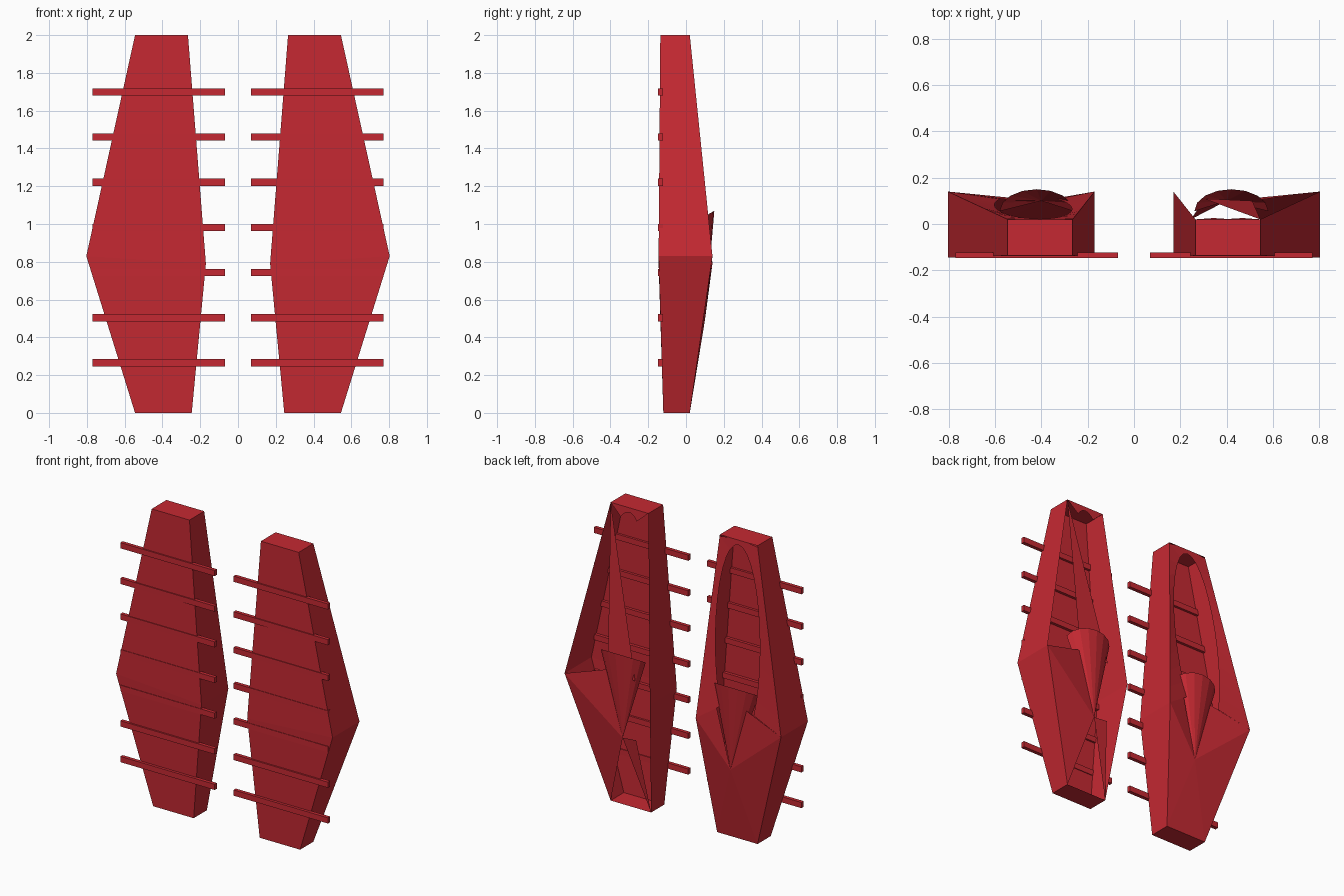
import bpy, bmesh, math
from mathutils import Vector

cube = bpy.data.objects.get("Cube")
if cube:
    bpy.data.objects.remove(cube, do_unlink=True)

red = bpy.data.materials.new("red")
red.use_nodes = True
color = (0.56, 0.022, 0.032, 1)
red.diffuse_color = color
red.node_tree.nodes["Principled BSDF"].inputs["Base Color"].default_value = color


def build(name, polygons, side):
    """Make one object from polygons given on the +x side."""
    bm = bmesh.new()
    for poly in polygons:
        bm.faces.new([bm.verts.new((side * p[0], p[1], p[2])) for p in poly])
    bmesh.ops.remove_doubles(bm, verts=bm.verts, dist=0.0005)
    bmesh.ops.recalc_face_normals(bm, faces=bm.faces)
    mesh = bpy.data.meshes.new(name)
    bm.to_mesh(mesh)
    bm.free()
    mesh.materials.append(red)
    obj = bpy.data.objects.new(name, mesh)
    bpy.context.collection.objects.link(obj)
    return obj


def strip(a, b):
    return [(a[i], a[i + 1], b[i + 1], b[i]) for i in range(len(a) - 1)]


# Shell corners: front plate loop and matching back rim loop
outline = [(0.265, 2), (0.545, 2), (0.803, 0.83), (0.545, 0), (0.245, 0), (0.17, 0.79)]
front_y = [-0.136, -0.136, -0.145, -0.12, -0.12, -0.145]
back_y = [0.02, 0.02, 0.14, 0.02, 0.02, 0.14]
front = [Vector((x, y, z)) for (x, z), y in zip(outline, front_y)]
back = [Vector((x, y, z)) for (x, z), y in zip(outline, back_y)]
top_in, top_out, wide_out, low_out, low_in, wide_in = back

# Key points of the toe cover
toe = Vector((0.4, 0.10, 0.49))
flap_out = Vector((0.51, 0.10, 0.92))
flap_in = Vector((0.30, 0.11, 0.90))


def rim(u):
    """Back rim from the outer wide corner over the top to the inner one."""
    if u < 0.42:
        return wide_out.lerp(top_out, u / 0.42)
    if u > 0.58:
        return top_in.lerp(wide_in, (u - 0.58) / 0.42)
    return top_out.lerp(top_in, (u - 0.42) / 0.16)


def opening(u):
    """Oval foot opening."""
    a = math.radians(-42 + 264 * u)
    z = 1.33 + 0.64 * math.sin(a)
    return Vector((0.435 + 0.165 * math.cos(a) - 0.03 * math.sin(a),
                   0.02 + 0.08 * (2 - z), z))


def collar(start, end, count):
    us = [start + (end - start) * i / count for i in range(count + 1)]
    return strip([rim(u) for u in us], [opening(u) for u in us])


for side, label in ((1, "left"), (-1, "right")):
    # Shell: creased front plate and surrounding walls
    plate = [(front[0], front[1], front[2], front[5]),
             (front[5], front[2], front[3], front[4])]
    build(label + "_shell", plate + strip(front + front[:1], back + back[:1]), side)

    # Half-cone toe cup
    arch = []
    for i in range(9):
        s = math.sin(math.pi * i / 8)
        arch.append(Vector((0.42 - 0.16 * math.cos(math.pi * i / 8),
                            0.055 + 0.095 * s, 1.015 + 0.055 * s)))
    build(label + "_toe_cup", [(arch[i], arch[i + 1], toe) for i in range(8)], side)

    # Back covers: closed on one side, torn open on the other
    if side < 0:
        build(label + "_collar", collar(0, 1, 24), side)
        build(label + "_toe_cover", [
            (wide_in, toe, flap_in), (wide_out, flap_out, toe),
            (wide_in, low_in, toe), (toe, low_in, low_out), (toe, low_out, wide_out)], side)
    else:
        build(label + "_collar", collar(0.42, 0.58, 8), side)
        build(label + "_loose_strap", [(top_out, flap_out, flap_in)], side)
        build(label + "_toe_cover", [
            (toe, low_out, wide_out), (wide_out, flap_out, toe),
            (toe, low_in, Vector((0.3, 0.1, 0.5)))], side)

    # Crossbars along the front plate
    for i in range(7):
        bpy.ops.mesh.primitive_cube_add(size=1, location=(side * 0.42, -0.135, 0.265 + 0.239 * i))
        bar = bpy.context.object
        bar.name = f"{label}_crossbar_{i + 1}"
        bar.scale = (0.7, 0.024, 0.038)
        bar.data.materials.append(red)
